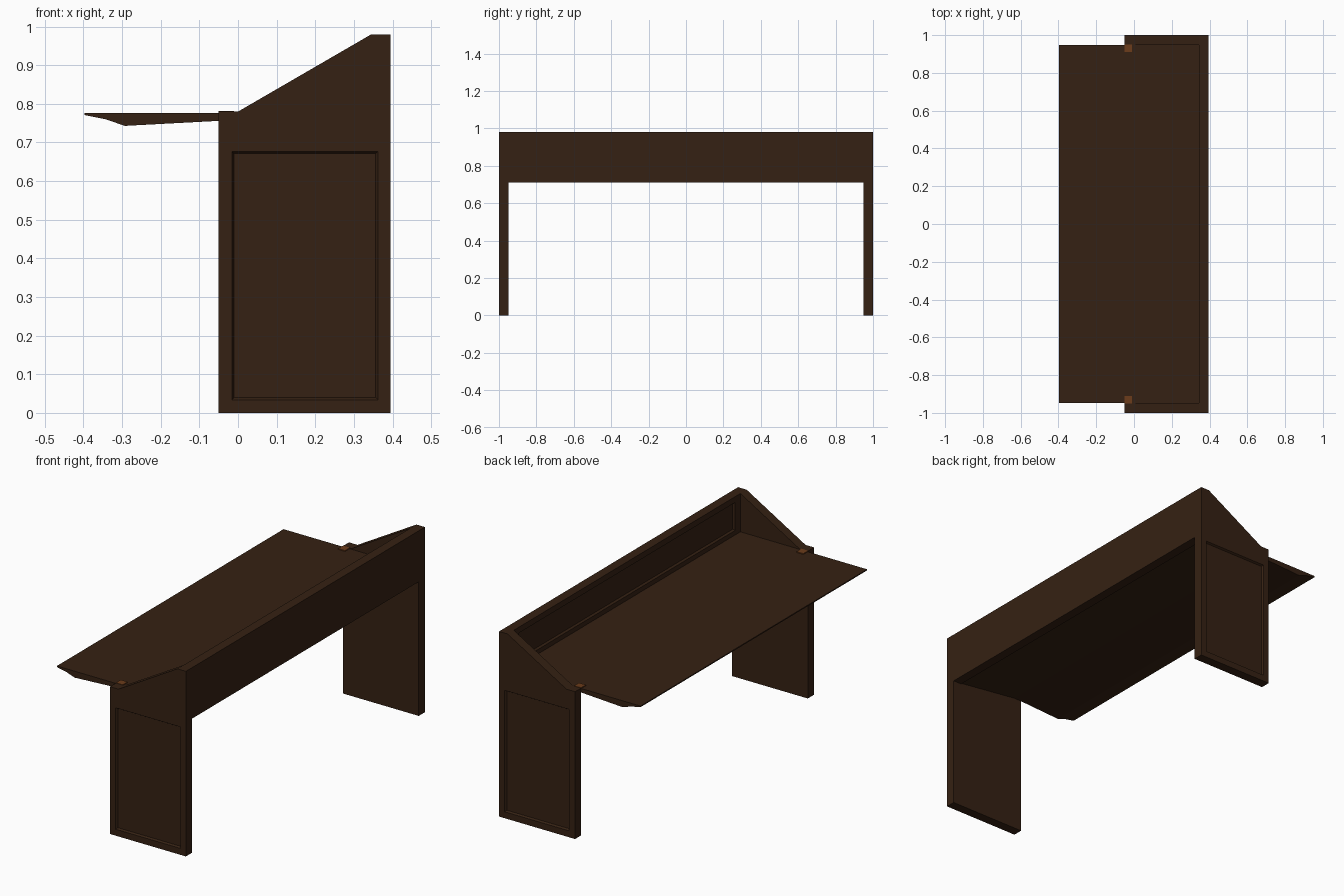
import bpy, bmesh

if "Cube" in bpy.data.objects:
    bpy.data.objects.remove(bpy.data.objects["Cube"])


def material(name, color):
    m = bpy.data.materials.new(name)
    m.diffuse_color = (*color, 1)
    m.use_nodes = True
    m.node_tree.nodes["Principled BSDF"].inputs["Base Color"].default_value = m.diffuse_color
    return m


wood = material("dark_wood", (0.036, 0.0152, 0.0065))
brass = material("hinge_brown", (0.15, 0.046, 0.011))


def loft(name, loop_a, loop_b, mat):
    """Solid between two matching loops of 3D points."""
    bm = bmesh.new()
    a = [bm.verts.new(p) for p in loop_a]
    b = [bm.verts.new(p) for p in loop_b]
    n = len(a)
    bm.faces.new(a)
    bm.faces.new(b)
    for i in range(n):
        j = (i + 1) % n
        bm.faces.new((a[i], a[j], b[j], b[i]))
    bmesh.ops.recalc_face_normals(bm, faces=bm.faces)
    me = bpy.data.meshes.new(name)
    bm.to_mesh(me)
    bm.free()
    me.materials.append(mat)
    ob = bpy.data.objects.new(name, me)
    bpy.context.collection.objects.link(ob)
    return ob


def prism(name, profile, y0, y1, mat):
    """Extrude an x-z profile along y."""
    return loft(name, [(x, y0, z) for x, z in profile],
                [(x, y1, z) for x, z in profile], mat)


def rect(u0, u1, v0, v1, d=0.0):
    return [(u0 + d, v0 + d), (u1 - d, v0 + d), (u1 - d, v1 - d), (u0 + d, v1 - d)]


def carve(ob, cutter):
    """Subtract a cutter and remove it."""
    mod = ob.modifiers.new("recess", 'BOOLEAN')
    mod.operation = 'DIFFERENCE'
    mod.solver = 'EXACT'
    mod.object = cutter
    bpy.context.view_layer.objects.active = ob
    bpy.ops.object.modifier_apply(modifier=mod.name)
    bpy.data.objects.remove(cutter)


# Side legs with a tapered recessed panel on the outer face
leg_profile = [(-0.05, 0), (0.395, 0), (0.395, 0.98), (0.345, 0.98), (0, 0.78), (-0.05, 0.78)]
for side, s in (("left", -1), ("right", 1)):
    leg = prism(side + "_leg", leg_profile, s * 0.948, s, wood)
    outer = [(x, s * 1.01, z) for x, z in rect(-0.022, 0.368, 0.028, 0.683)]
    inner = [(x, s * 0.99, z) for x, z in rect(-0.022, 0.368, 0.028, 0.683, 0.012)]
    carve(leg, loft("panel_cutter", outer, inner, wood))

    # Hinge plate joining the lid to the desk
    prism(side + "_hinge", rect(-0.05, -0.01, 0.765, 0.782), s * 0.91, s * 0.95, brass)

# Back panel with a recess on the inside
back = prism("back_panel", rect(0.345, 0.395, 0.71, 0.98), -0.948, 0.948, wood)
front_loop = [(0.335, y, z) for y, z in rect(-0.91, 0.91, 0.795, 0.955)]
rear_loop = [(0.355, y, z) for y, z in rect(-0.91, 0.91, 0.795, 0.955, 0.012)]
carve(back, loft("back_cutter", front_loop, rear_loop, wood))

# Fixed desk top, thicker towards the back
prism("desk_top", [(-0.005, 0.777), (0.345, 0.777), (0.345, 0.714), (-0.005, 0.757)],
      -0.948, 0.948, wood)

# Folded-out lid with a shaped front edge
prism("fold_out_lid", [(-0.005, 0.777), (-0.397, 0.777), (-0.397, 0.771), (-0.342, 0.76),
                       (-0.293, 0.743), (-0.05, 0.756), (-0.005, 0.757)],
      -0.948, 0.948, wood)
